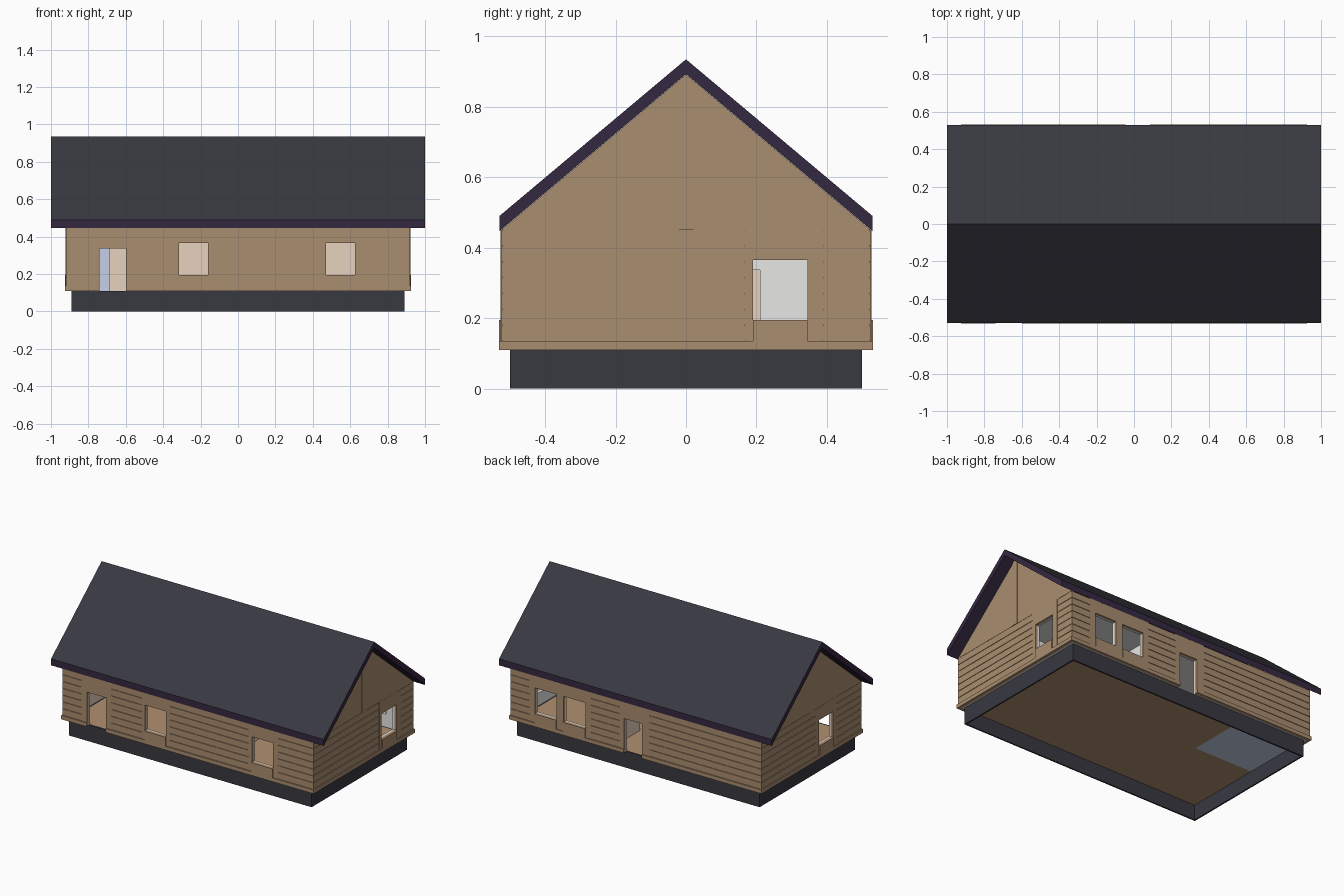
import bpy, bmesh
from mathutils import Matrix, Vector

if "Cube" in bpy.data.objects:
    bpy.data.objects.remove(bpy.data.objects["Cube"])


def material(name, rgb):
    m = bpy.data.materials.new(name)
    m.diffuse_color = (*rgb, 1)
    m.use_nodes = True
    m.node_tree.nodes["Principled BSDF"].inputs["Base Color"].default_value = m.diffuse_color
    return m


TIMBER = material("timber_tan", (0.40, 0.27, 0.16))
SLATE = material("slate_grey", (0.04, 0.04, 0.053))
PURPLE = material("dark_purple", (0.036, 0.021, 0.052))
WHITE = material("interior_white", (0.8, 0.8, 0.78))
PINK = material("interior_beige", (0.8, 0.64, 0.52))
BLUE = material("tile_blue", (0.62, 0.69, 0.88))
FLOOR = material("wood_floor", (0.44, 0.28, 0.16))


def make(name, bm, *mats):
    bmesh.ops.recalc_face_normals(bm, faces=bm.faces[:])
    me = bpy.data.meshes.new(name)
    bm.to_mesh(me)
    bm.free()
    for m in mats:
        me.materials.append(m)
    ob = bpy.data.objects.new(name, me)
    bpy.context.collection.objects.link(ob)
    return ob


def add_box(bm, lo, hi):
    c = [(a + b) / 2 for a, b in zip(lo, hi)]
    s = [abs(b - a) for a, b in zip(lo, hi)]
    bmesh.ops.create_cube(bm, size=1, matrix=Matrix.Translation(c) @ Matrix.Diagonal((*s, 1)))


def box(name, lo, hi, mat):
    bm = bmesh.new()
    add_box(bm, lo, hi)
    return make(name, bm, mat)


def slab(bm, axis, d0, d1, a0, a1, z0, z1):
    # box running along an axis, with its depth across the other one
    if axis == 'x':
        add_box(bm, (a0, d0, z0), (a1, d1, z1))
    else:
        add_box(bm, (d0, a0, z0), (d1, a1, z1))


def wall(bm, axis, d0, d1, a0, a1, z0, z1, holes=()):
    # wall split into boxes around its rectangular openings
    at = a0
    for h0, h1, b, t in sorted(holes):
        if h1 <= a0 or h0 >= a1:
            continue
        if h0 > at:
            slab(bm, axis, d0, d1, at, h0, z0, z1)
        if b > z0:
            slab(bm, axis, d0, d1, h0, h1, z0, b)
        if t < z1:
            slab(bm, axis, d0, d1, h0, h1, t, z1)
        at = h1
    if at < a1:
        slab(bm, axis, d0, d1, at, a1, z0, z1)


def prism(bm, profile, x0, x1):
    # extrude a y,z profile along x
    vs = [bm.verts.new((x0, y, z)) for y, z in profile]
    f = bm.faces.new(vs)
    ext = bmesh.ops.extrude_face_region(bm, geom=[f])["geom"]
    bmesh.ops.translate(bm, vec=Vector((x1 - x0, 0, 0)),
                        verts=[v for v in ext if isinstance(v, bmesh.types.BMVert)])


ZB, ZS, ZT = 0.11, 0.135, 0.45
WIN, DOOR = (0.195, 0.365), (ZB, 0.337)

# side: axis, outward sign, outer depth, half length, openings, flat panels
SIDES = {
    "front": ('x', -1, 0.525, 0.92,
              [(-0.74, -0.60, *DOOR), (-0.315, -0.16, *WIN), (0.47, 0.625, *WIN)],
              [(-0.78, -0.56), (-0.335, -0.13), (0.445, 0.66)]),
    "back": ('x', 1, 0.525, 0.92,
             [(-0.045, 0.085, *DOOR), (0.37, 0.53, *WIN), (0.58, 0.74, *WIN)],
             [(-0.10, 0.12), (0.33, 0.78)]),
    "right": ('y', 1, 0.92, 0.525, [(0.19, 0.345, *WIN)], [(0.165, 0.39)]),
    "left": ('y', -1, 0.92, 0.525, [(-0.225, -0.08, *WIN)], [(-0.26, -0.04)]),
}

# outer walls: core, flat panels round openings, boards between, sill
for side, (axis, sg, dep, half, holes, panels) in SIDES.items():
    core = half - (0.004 if axis == 'x' else 0.015)
    bm = bmesh.new()
    wall(bm, axis, sg * (dep - 0.015), sg * (dep - 0.004), -core, core, ZB, ZT, holes)
    make(side + "_wall_core", bm, TIMBER)

    bm = bmesh.new()
    for p0, p1 in panels:
        wall(bm, axis, sg * (dep - 0.004), sg * (dep + 0.001), p0, p1, ZS, ZT, holes)
    make(side + "_opening_panels", bm, TIMBER)

    bm = bmesh.new()
    edges = [-half] + [e for p in panels for e in p] + [half]
    for a, b in zip(edges[::2], edges[1::2]):
        for i in range(7):
            z = ZS + 0.045 * i
            slab(bm, axis, sg * (dep - 0.004), sg * dep, a, b, z + 0.0015, z + 0.0435)
    make(side + "_wall_boards", bm, TIMBER)

    bm = bmesh.new()
    wall(bm, axis, sg * (dep - 0.004), sg * (dep + 0.006), -half - 0.005, half + 0.005, ZB, ZS, holes)
    make(side + "_sill", bm, TIMBER)

# room linings: inner skin of the outer walls, coloured by room
LININGS = {
    "front": [(-0.905, 0.905, PINK)],
    "back": [(-0.905, -0.45, BLUE), (-0.45, 0.2, PINK), (0.2, 0.905, WHITE)],
    "right": [(-0.495, -0.05, PINK), (-0.05, 0.495, WHITE)],
    "left": [(-0.495, 0.03, PINK), (0.03, 0.495, BLUE)],
}
for side, parts in LININGS.items():
    axis, sg, dep, half, holes, _ = SIDES[side]
    for i, (a, b, mat) in enumerate(parts):
        bm = bmesh.new()
        wall(bm, axis, sg * (dep - 0.03), sg * (dep - 0.015), a, b, ZB, ZT - 0.01, holes)
        make(f"{side}_lining_{i}", bm, mat)

# inner partitions, one thin skin per side so each room keeps its colour
PARTITIONS = [
    ("bathroom_side", 'y', -0.45, 0.03, 0.495, [], BLUE, PINK),
    ("bathroom_front", 'x', 0.03, -0.89, -0.44, [(-0.82, -0.69, *DOOR)], PINK, BLUE),
    ("bedroom_side", 'y', 0.2, -0.05, 0.495, [(0.08, 0.21, *DOOR)], PINK, WHITE),
    ("front_room_side", 'y', 0.2, -0.495, -0.06, [(-0.25, -0.12, *DOOR)], PINK, PINK),
    ("bedroom_front", 'x', -0.05, 0.2, 0.89, [], PINK, WHITE),
]
for name, axis, pos, a, b, holes, low, high in PARTITIONS:
    for tag, d0, d1, mat in (("low", pos - 0.01, pos, low), ("high", pos, pos + 0.01, high)):
        bm = bmesh.new()
        wall(bm, axis, d0, d1, a, b, ZB, ZT - 0.01, holes)
        make(f"{name}_partition_{tag}", bm, mat)

# ceiling and floors
box("ceiling", (-0.905, -0.51, ZT - 0.01), (0.905, 0.51, ZT - 0.002), WHITE)
box("front_floor", (-0.88, -0.49, 0.10), (0.88, 0.03, ZB), FLOOR)
box("back_floor", (-0.45, 0.03, 0.10), (0.88, 0.49, ZB), FLOOR)
box("bathroom_floor", (-0.88, 0.03, 0.10), (-0.45, 0.49, ZB), BLUE)

# foundation: open ring
bm = bmesh.new()
for s in (-1, 1):
    slab(bm, 'x', s * 0.49, s * 0.50, -0.89, 0.89, 0, ZB)
    slab(bm, 'y', s * 0.88, s * 0.89, -0.49, 0.49, 0, ZB)
make("foundation", bm, SLATE)

# gables with a centre board
for name, s in (("right", 1), ("left", -1)):
    bm = bmesh.new()
    prism(bm, [(-0.525, ZT), (0.525, ZT), (0, 0.892)], s * 0.905, s * 0.92)
    make(name + "_gable", bm, TIMBER)
    bm = bmesh.new()
    prism(bm, [(-0.02, ZT), (0.022, ZT), (0.022, 0.873), (0, 0.892), (-0.02, 0.875)],
          s * 0.92, s * 0.923)
    make(name + "_gable_board", bm, TIMBER)

# roof: slate on top, purple on edges and underside
bm = bmesh.new()
prism(bm, [(-0.53, 0.447), (0, 0.893), (0.53, 0.447), (0.53, 0.49), (0, 0.935), (-0.53, 0.49)], -1, 1)
roof = make("roof", bm, PURPLE, SLATE)
for f in roof.data.polygons:
    f.material_index = 1 if f.normal.z > 0.3 else 0
